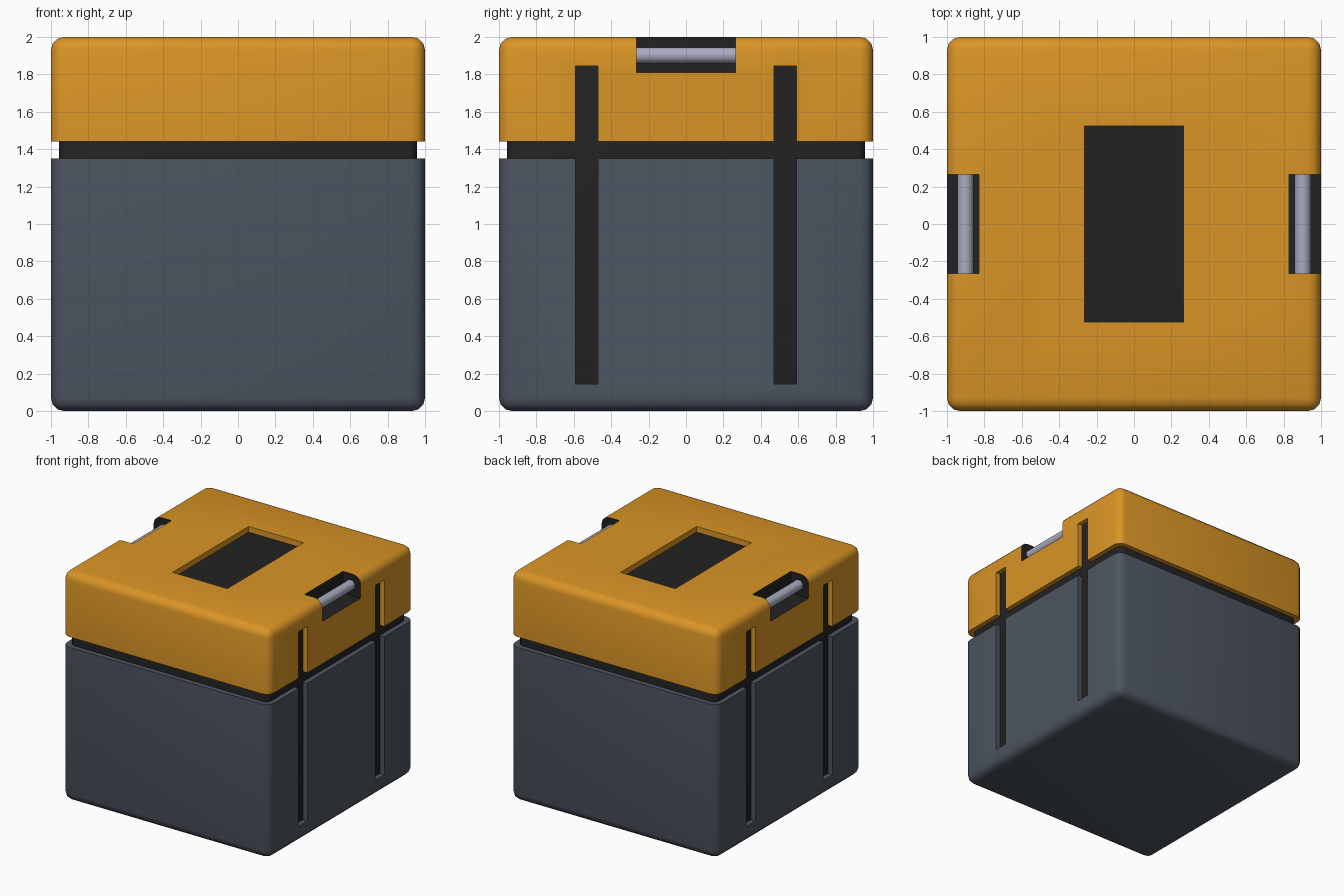
import bpy, bmesh, math
from mathutils import Matrix, Vector

if "Cube" in bpy.data.objects:
    bpy.data.objects.remove(bpy.data.objects["Cube"])


def material(name, rgb):
    m = bpy.data.materials.new(name)
    m.diffuse_color = (*rgb, 1)
    m.use_nodes = True
    m.node_tree.nodes["Principled BSDF"].inputs["Base Color"].default_value = m.diffuse_color
    return m


ORANGE = material("orange", (0.70, 0.30, 0.019))
SLATE = material("slate", (0.075, 0.092, 0.120))
DARK = material("near black", (0.016, 0.016, 0.016))
STEEL = material("pale steel", (0.40, 0.41, 0.52))


def make_object(name, bm, mats):
    bmesh.ops.recalc_face_normals(bm, faces=bm.faces)
    me = bpy.data.meshes.new(name)
    bm.to_mesh(me)
    bm.free()
    ob = bpy.data.objects.new(name, me)
    bpy.context.collection.objects.link(ob)
    for m in mats:
        me.materials.append(m)
    return ob


def box_bm(lo, hi, radius=0.0):
    lo, hi = Vector(lo), Vector(hi)
    bm = bmesh.new()
    bmesh.ops.create_cube(bm, size=1)
    for v in bm.verts:
        v.co = Vector([(lo[i] + hi[i]) / 2 + v.co[i] * (hi[i] - lo[i]) for i in range(3)])
    if radius:
        bmesh.ops.bevel(bm, geom=bm.edges[:], offset=radius, segments=3,
                        profile=0.5, affect='EDGES')
    return bm


def slice_z(bm, z, keep_above):
    bmesh.ops.bisect_plane(bm, geom=bm.verts[:] + bm.edges[:] + bm.faces[:],
                           plane_co=(0, 0, z), plane_no=(0, 0, 1),
                           clear_inner=keep_above, clear_outer=not keep_above)
    bmesh.ops.holes_fill(bm, edges=[e for e in bm.edges if e.is_boundary], sides=0)


def activate(ob):
    bpy.ops.object.select_all(action='DESELECT')
    ob.select_set(True)
    bpy.context.view_layer.objects.active = ob


def cut(ob, cutters):
    activate(ob)
    for lo, hi in cutters:
        c = make_object("cutter", box_bm(lo, hi), [])
        c.hide_render = True
        mod = ob.modifiers.new("cut", 'BOOLEAN')
        mod.operation = 'DIFFERENCE'
        mod.solver = 'EXACT'
        mod.object = c
        bpy.ops.object.modifier_apply(modifier=mod.name)
        bpy.data.objects.remove(c, do_unlink=True)


def smooth(ob):
    activate(ob)
    bpy.ops.object.shade_smooth_by_angle(angle=math.radians(32))


# Cut volumes: side grooves, handle notches, top window
grooves, notches = [], []
for s in (-1, 1):
    x0, x1 = sorted((s * 0.90, s * 1.1))
    for t in (-1, 1):
        y0, y1 = sorted((t * 0.47, t * 0.59))
        grooves.append(((x0, y0, 0.145), (x1, y1, 1.845)))
    x0, x1 = sorted((s * 0.828, s * 1.1))
    notches.append(((x0, -0.265, 1.81), (x1, 0.265, 2.1)))
window = [((-0.265, -0.525, 1.90), (0.265, 0.525, 2.1))]

# Lower shell
bm = box_bm((-1, -1, 0), (1, 1, 2), 0.07)
slice_z(bm, 1.35, False)
base = make_object("base", bm, [SLATE])
cut(base, grooves)

# Upper shell
bm = box_bm((-1, -1, 0), (1, 1, 2), 0.07)
slice_z(bm, 1.44, True)
lid = make_object("lid", bm, [ORANGE, DARK])
cut(lid, grooves + notches + window)
# dark lining inside the handle notches
for p in lid.data.polygons:
    c = p.center
    inside = 0.82 < abs(c.x) < 0.998 and abs(c.y) < 0.27 and 1.805 < c.z < 1.998
    p.material_index = 1 if inside else 0

# Dark core showing in the seam, grooves and window
core = make_object("core", box_bm((-0.957, -0.957, 0.045), (0.957, 0.957, 1.95), 0.05), [DARK])
cut(core, notches)

# Handle bars
bm = bmesh.new()
for s in (-1, 1):
    bmesh.ops.create_cone(bm, cap_ends=True, segments=16, radius1=0.043, radius2=0.043,
                          depth=0.53, matrix=Matrix.Translation((s * 0.902, 0, 1.902))
                          @ Matrix.Rotation(math.pi / 2, 4, 'X'))
bars = make_object("handle_bars", bm, [STEEL])

for ob in (base, lid, core, bars):
    smooth(ob)
